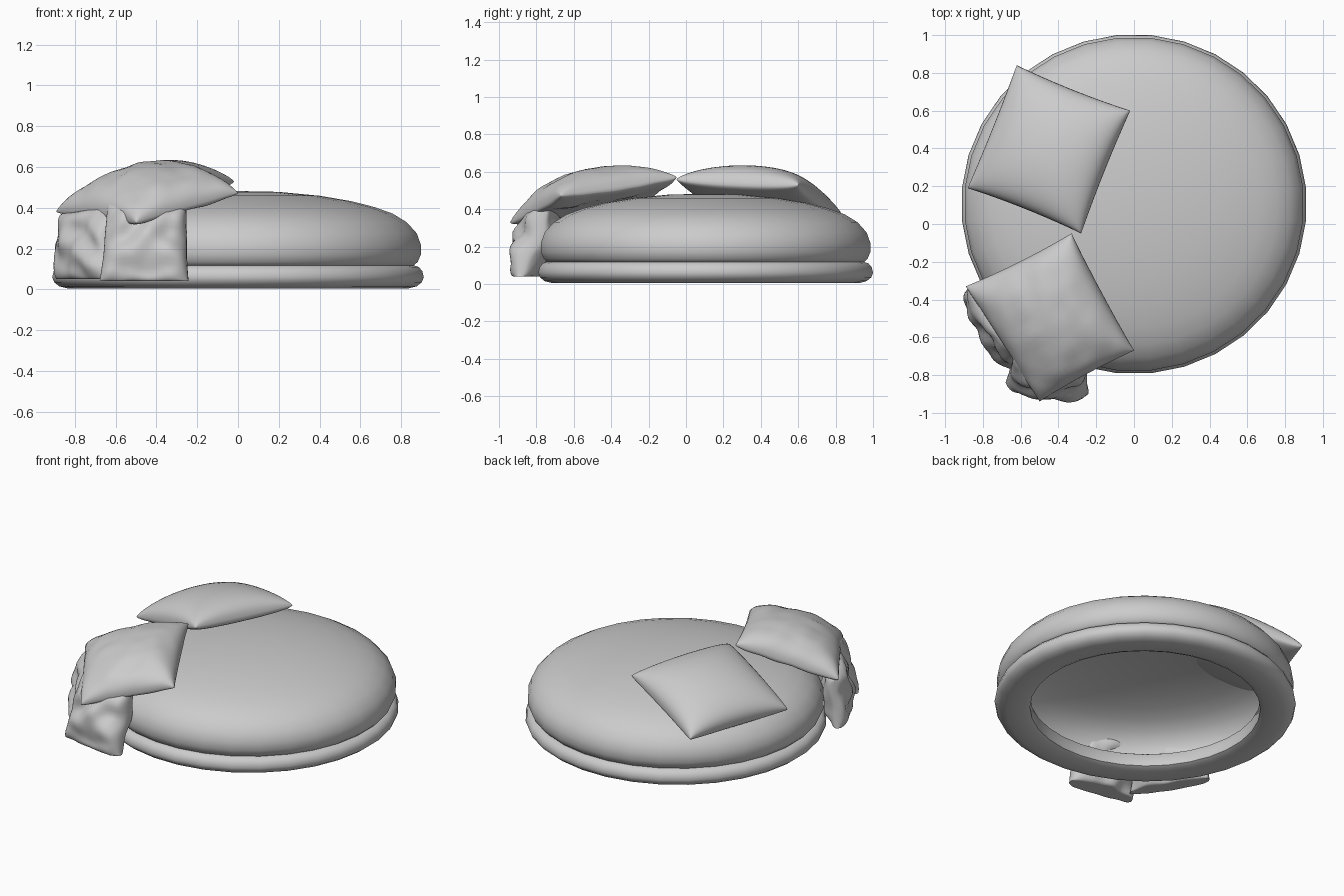
import bpy, bmesh, math
from mathutils import Vector, noise

if "Cube" in bpy.data.objects:
    bpy.data.objects.remove(bpy.data.objects["Cube"])

CY = 0.105          # centre of the round bed along y
SIDES = 32


def finish(name, bm, angle):
    bmesh.ops.recalc_face_normals(bm, faces=bm.faces)
    me = bpy.data.meshes.new(name)
    bm.to_mesh(me)
    bm.free()
    ob = bpy.data.objects.new(name, me)
    bpy.context.collection.objects.link(ob)
    bpy.ops.object.select_all(action='DESELECT')
    bpy.context.view_layer.objects.active = ob
    ob.select_set(True)
    bpy.ops.object.shade_smooth_by_angle(angle=math.radians(angle))
    return ob


def lathe(name, profile, closed=False):
    """Revolve (radius, z) points around the bed centre."""
    bm = bmesh.new()
    rings = []
    for r, z in profile:
        ring = []
        for i in range(SIDES):
            a = 2 * math.pi * (i + 0.5) / SIDES
            ring.append(bm.verts.new((r * math.cos(a), CY + 0.983 * r * math.sin(a), z)))
        rings.append(ring)
    pairs = list(zip(rings, rings[1:]))
    if closed:
        pairs.append((rings[-1], rings[0]))
    for a, b in pairs:
        for i in range(SIDES):
            j = (i + 1) % SIDES
            bm.faces.new((a[i], a[j], b[j], b[i]))
    bmesh.ops.remove_doubles(bm, verts=bm.verts, dist=1e-4)
    return finish(name, bm, 60)


def cushion(name, corners, thick, lift, pinch=0.03, wrinkle=0.0, floor=0.0, n=28):
    """Puffy pillow stretched between four corners; lift arches its middle."""
    a, b, c, d = (Vector(p) for p in corners)
    normal = (c - a).cross(d - b).normalized()
    bm = bmesh.new()
    for side in (1, -1):
        grid = []
        for i in range(n + 1):
            row = []
            for j in range(n + 1):
                u = -math.cos(math.pi * i / n)
                v = -math.cos(math.pi * j / n)
                fu, fv = max(1 - u * u, 0), max(1 - v * v, 0)
                s = (u * (1 - pinch * fv) + 1) / 2
                t = (v * (1 - pinch * fu) + 1) / 2
                p = a.lerp(b, s).lerp(d.lerp(c, s), t)
                puff = (fu * fv) ** 0.36
                p += normal * (lift * (fu * fv) ** 0.5 + side * thick * puff)
                p += normal * wrinkle * noise.noise(p * 9) * (0.3 + puff)
                p.z = max(p.z, floor)
                row.append(bm.verts.new(p))
            grid.append(row)
        for i in range(n):
            for j in range(n):
                bm.faces.new((grid[i][j], grid[i + 1][j], grid[i + 1][j + 1], grid[i][j + 1]))
    bmesh.ops.remove_doubles(bm, verts=bm.verts, dist=1e-4)
    return finish(name, bm, 80)


# base ring, open in the middle
lathe("base_ring", [(0.70, 0.02), (0.73, 0.006), (0.84, 0.005), (0.88, 0.015), (0.905, 0.035),
                    (0.915, 0.06), (0.907, 0.09), (0.89, 0.11), (0.86, 0.12), (0.73, 0.118),
                    (0.70, 0.10)], closed=True)

# domed mattress shell
lathe("mattress", [(0, 0.482), (0.2, 0.478), (0.4, 0.459), (0.55, 0.434), (0.67, 0.404),
                   (0.76, 0.372), (0.83, 0.33), (0.88, 0.275), (0.9, 0.22), (0.9, 0.17),
                   (0.885, 0.135), (0.86, 0.112), (0.74, 0.108)])

# two cushions lying on top
cushion("back_cushion", [(-0.88, 0.19, 0.38), (-0.28, -0.05, 0.56), (-0.02, 0.60, 0.53),
                         (-0.62, 0.84, 0.36)], 0.105, 0.05)
cushion("front_cushion", [(-0.50, -0.94, 0.33), (0.0, -0.67, 0.475), (-0.33, -0.05, 0.57),
                          (-0.89, -0.33, 0.38)], 0.105, 0.065, wrinkle=0.012)

# crumpled cushions leaning against the side
cushion("leaning_cushion", [(-0.68, -0.84, 0.02), (-0.24, -0.90, 0.01), (-0.25, -0.72, 0.45),
                            (-0.64, -0.70, 0.42)], 0.105, 0.015, wrinkle=0.04, floor=0.04)
cushion("side_cushion", [(-0.88, -0.34, 0.03), (-0.62, -0.78, 0.03), (-0.62, -0.68, 0.41),
                         (-0.86, -0.33, 0.37)], 0.085, 0.0, wrinkle=0.03, floor=0.05)
